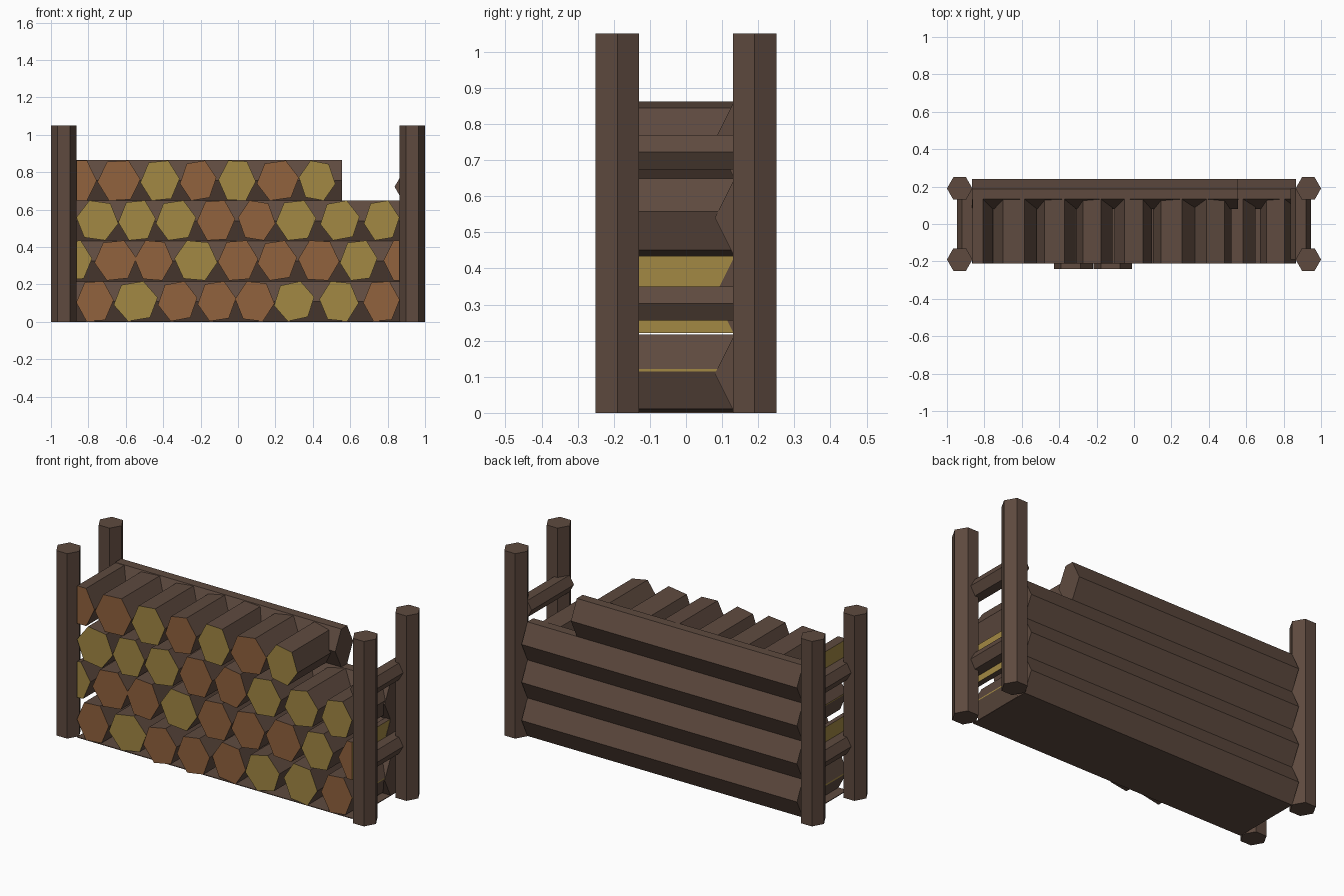
import bpy, bmesh, math
from mathutils import Vector

if "Cube" in bpy.data.objects:
    bpy.data.objects.remove(bpy.data.objects["Cube"])


def material(name, rgb):
    m = bpy.data.materials.new(name)
    lin = [((c / 255 + 0.055) / 1.055) ** 2.4 for c in rgb]
    m.diffuse_color = (*lin, 1)
    m.use_nodes = True
    m.node_tree.nodes["Principled BSDF"].inputs["Base Color"].default_value = m.diffuse_color
    return m


BARK = material("dark bark", (94, 74, 63))
BROWN = material("brown cut wood", (145, 98, 61))
YELLOW = material("yellow cut wood", (162, 136, 67))


def finish(name, bm, mats):
    bmesh.ops.recalc_face_normals(bm, faces=bm.faces)
    me = bpy.data.meshes.new(name)
    bm.to_mesh(me)
    bm.free()
    for m in mats:
        me.materials.append(m)
    ob = bpy.data.objects.new(name, me)
    bpy.context.collection.objects.link(ob)
    return ob


def prism(points, axis, lo, hi):
    """Extrude a 2D outline along an axis (the two other axes in xyz order)."""
    bm = bmesh.new()
    loops = []
    for t in (lo, hi):
        ring = []
        for a, b in points:
            co = [a, b]
            co.insert(axis, t)
            ring.append(bm.verts.new(co))
        loops.append(ring)
        bm.faces.new(ring)
    n = len(points)
    for i in range(n):
        j = (i + 1) % n
        bm.faces.new((loops[0][i], loops[0][j], loops[1][j], loops[1][i]))
    return bm


def hexagon(cx, cy, w, h, phase=0):
    """Hexagon turned by phase degrees, then fitted to a w by h box."""
    ang = [math.radians(phase + 60 * i) for i in range(6)]
    mx = max(math.cos(a) for a in ang)
    my = max(math.sin(a) for a in ang)
    return [(cx + math.cos(a) / mx * w / 2, cy + math.sin(a) / my * h / 2) for a in ang]


# corner posts and side rails
for sx, side in ((-1, "left"), (1, "right")):
    for sy, end in ((-1, "front"), (1, "back")):
        finish(f"{end}_{side}_post",
               prism(hexagon(sx * 0.932, sy * 0.19, 0.136, 0.12), 2, 0, 1.05), [BARK])
    for z, level in ((0.303, "lower"), (0.722, "upper")):
        finish(f"{level}_{side}_rail",
               prism(hexagon(sx * 0.892, z, 0.11, 0.095), 1, -0.19, 0.19), [BARK])

# long logs along the back
for i in range(4):
    z0, z1 = 0.216 * i, 0.216 * (i + 1)
    zm = (z0 + z1) / 2
    outline = [(0.08, zm), (0.134, z0), (0.187, z0), (0.24, zm), (0.187, z1), (0.134, z1)]
    finish(f"back_log_{i + 1}", prism(outline, 0, -0.865, 0.865 if i < 3 else 0.555), [BARK])

# flat underside
finish("base_plate", prism([(-0.865, -0.21), (0.865, -0.21), (0.865, 0.187), (-0.865, 0.187)],
                           2, 0, 0.004), [BARK])

# stacked short logs: row height, then (x, width, turn) and end colours
ROWS = [
    (0.11, "bybbbyyb", [(-0.765, 0.20, 3), (-0.547, 0.235, 10), (-0.323, 0.21, 10),
                        (-0.113, 0.205, 8), (0.09, 0.21, -6), (0.30, 0.215, 12),
                        (0.54, 0.21, -5), (0.767, 0.195, 4)]),
    (0.328, "ybbybbbyb", [(-0.885, 0.21, 5), (-0.655, 0.225, 6), (-0.45, 0.205, -4),
                          (-0.225, 0.23, -5), (0.0, 0.215, 4), (0.21, 0.21, 8),
                          (0.432, 0.22, -3), (0.645, 0.20, 6), (0.885, 0.215, 0)]),
    (0.542, "yyybbyyy", [(-0.752, 0.225, -8), (-0.54, 0.20, 5), (-0.332, 0.215, 8),
                         (-0.118, 0.205, 3), (0.10, 0.20, -8), (0.31, 0.215, 6),
                         (0.545, 0.21, 10), (0.768, 0.19, 8)]),
    (0.755, "bbybyby", [(-0.86, 0.21, 0), (-0.637, 0.23, 3), (-0.417, 0.21, 5),
                        (-0.213, 0.195, 8), (-0.005, 0.20, -2), (0.213, 0.225, 8),
                        (0.423, 0.195, -9)]),
]
for r, (z, colours, logs) in enumerate(ROWS):
    for k, (x, w, turn) in enumerate(logs):
        # two bottom logs stick out a little
        front = -0.24 if r == 0 and k in (2, 3) else -0.21
        bm = prism(hexagon(x, z, w, 0.214, turn), 1, front, 0.134)
        # saw off whatever passes the rack's sides
        for s in (-1, 1):
            cut = bmesh.ops.bisect_plane(bm, geom=bm.verts[:] + bm.edges[:] + bm.faces[:],
                                         plane_co=(s * 0.863, 0, 0), plane_no=(s, 0, 0),
                                         clear_outer=True)
            edges = [e for e in cut["geom_cut"] if isinstance(e, bmesh.types.BMEdge)]
            if edges:
                bmesh.ops.holes_fill(bm, edges=edges, sides=0)
        bmesh.ops.recalc_face_normals(bm, faces=bm.faces)
        for f in bm.faces:
            if abs(f.normal.y) > 0.9:
                f.material_index = 2 if colours[k] == "y" else 1
            elif abs(f.normal.x) > 0.99 and abs(abs(f.calc_center_median().x) - 0.863) < 1e-4:
                f.material_index = 2
        finish(f"short_log_{r + 1}_{k + 1}", bm, [BARK, BROWN, YELLOW])
